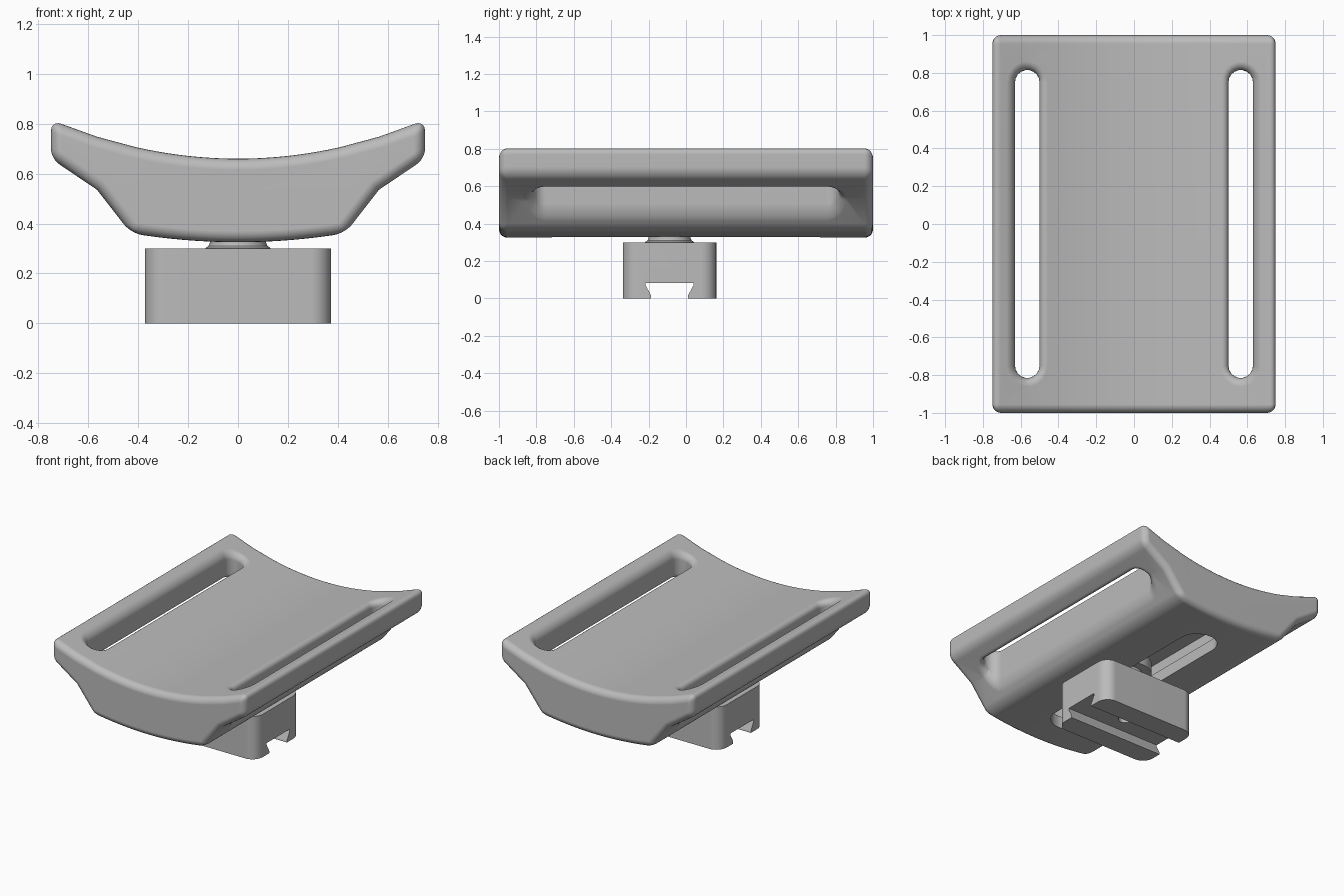
import bpy, bmesh, math
from mathutils import Vector

if "Cube" in bpy.data.objects:
    bpy.data.objects.remove(bpy.data.objects["Cube"], do_unlink=True)

grey = bpy.data.materials.new("plain grey")
grey.use_nodes = True
grey.diffuse_color = (0.5, 0.5, 0.5, 1)
grey.node_tree.nodes["Principled BSDF"].inputs["Base Color"].default_value = grey.diffuse_color


def prism(name, outline, axis, low, high):
    """Extrude a 2D outline along one axis, between low and high."""
    place = {"x": lambda a, b, t: (t, a, b),
             "y": lambda a, b, t: (a, t, b),
             "z": lambda a, b, t: (a, b, t)}[axis]
    bm = bmesh.new()
    face = bm.faces.new([bm.verts.new(place(a, b, low)) for a, b in outline])
    moved = bmesh.ops.extrude_face_region(bm, geom=[face])["geom"]
    shift = Vector(place(0, 0, high - low))
    bmesh.ops.translate(bm, vec=shift, verts=[v for v in moved if isinstance(v, bmesh.types.BMVert)])
    bmesh.ops.recalc_face_normals(bm, faces=bm.faces)
    return to_object(name, bm)


def to_object(name, bm):
    mesh = bpy.data.meshes.new(name)
    bm.to_mesh(mesh)
    bm.free()
    obj = bpy.data.objects.new(name, mesh)
    bpy.context.collection.objects.link(obj)
    mesh.materials.append(grey)
    return obj


def apply(obj, mod):
    bpy.ops.object.select_all(action="DESELECT")
    bpy.context.view_layer.objects.active = obj
    obj.select_set(True)
    bpy.ops.object.modifier_apply(modifier=mod.name)


def cut(obj, cutter):
    mod = obj.modifiers.new("cut", "BOOLEAN")
    mod.operation = "DIFFERENCE"
    mod.solver = "EXACT"
    mod.object = cutter
    apply(obj, mod)
    bpy.data.objects.remove(cutter, do_unlink=True)


def smooth(obj):
    bpy.ops.object.select_all(action="DESELECT")
    bpy.context.view_layer.objects.active = obj
    obj.select_set(True)
    bpy.ops.object.shade_smooth_by_angle(angle=math.radians(32))
    mod = obj.modifiers.new("even shading", "WEIGHTED_NORMAL")
    mod.keep_sharp = True


def rounded(x, y, half_x, half_y, r, steps):
    """Rounded rectangle outline; becomes a long slot when half_x equals r."""
    points = []
    for sx, sy, start in ((1, 1, 0), (-1, 1, 90), (-1, -1, 180), (1, -1, 270)):
        for i in range(steps + 1):
            a = math.radians(start + 90 * i / steps)
            p = (x + sx * (half_x - r) + r * math.cos(a), y + sy * (half_y - r) + r * math.sin(a))
            if not points or math.dist(p, points[-1]) > 1e-5:
                points.append(p)
    return points


def slot(x, half_x, half_y, steps):
    """Slot outline along y with round ends."""
    points = []
    for side in (1, -1):
        for i in range(steps + 1):
            a = math.pi * i / steps
            points.append((x + side * half_x * math.cos(a),
                           side * (half_y - half_x + half_x * math.sin(a))))
    return points


# Cradle: curved saddle profile, mirrored left to right
top_x = [0.75, 0.565, 0.41] + [0.41 - 0.041 * i for i in range(1, 10)]
top = [(x, 0.66 + 0.275 * x * x) for x in top_x]
flank = [(0.75, 0.66), (0.565, 0.535)]
under = [(0.43 * i / 8, 0.325 + 0.036 * (i / 8) ** 2) for i in range(8, 0, -1)]
right_half = [(0, 0.66)] + top[::-1] + flank + under + [(0, 0.325)]
left_half = [(-x, z) for x, z in right_half[-2:0:-1]]
cradle = prism("cradle", right_half + left_half, "y", -1, 1)

# Strap slots through both wings, then rounded edges everywhere
for side in (1, -1):
    cut(cradle, prism("strap_slot_cutter", slot(side * 0.565, 0.065, 0.815, 9), "z", 0.1, 1.2))
bevel = cradle.modifiers.new("round edges", "BEVEL")
bevel.width = 0.045
bevel.segments = 5
bevel.limit_method = "ANGLE"
bevel.angle_limit = math.radians(30)
bevel.use_clamp_overlap = False
apply(cradle, bevel)

# Sliding track in the underside: narrow mouth, wider chamber
cut(cradle, prism("track_mouth_cutter", slot(0, 0.13, 0.77, 16), "z", 0.2, 0.44))
cut(cradle, prism("track_chamber_cutter", slot(0, 0.19, 0.83, 16), "z", 0.41, 0.53))
smooth(cradle)

# Mounting block with a dovetail groove and a screw hole
mid_y = -0.088
block = prism("mounting_block", rounded(0, mid_y, 0.373, 0.25, 0.08, 8), "z", 0, 0.3)
half_groove = [(0.098, -0.1), (0.098, 0.015), (0.128, 0.07), (0.128, 0.082)]
groove = half_groove + [(-y, z) for y, z in half_groove[::-1]]
cut(block, prism("groove_cutter", [(mid_y + y, z) for y, z in groove], "x", -1, 1))
cut(block, prism("screw_hole_cutter", rounded(0, mid_y, 0.045, 0.045, 0.045, 8), "z", -0.1, 0.25))
smooth(block)

# Flared neck and captive head that ride in the track
bm = bmesh.new()
neck = [(0, 0.295), (0.13, 0.295), (0.13, 0.302), (0.118, 0.31), (0.112, 0.325),
        (0.112, 0.42), (0.17, 0.42), (0.17, 0.5), (0, 0.5)]
verts = [bm.verts.new((r, mid_y, z)) for r, z in neck]
edges = [bm.edges.new(pair) for pair in zip(verts, verts[1:])]
bmesh.ops.spin(bm, geom=verts + edges, cent=(0, mid_y, 0), axis=(0, 0, 1),
               angle=math.tau, steps=40, use_duplicate=False)
bmesh.ops.remove_doubles(bm, verts=bm.verts, dist=0.0005)
bmesh.ops.recalc_face_normals(bm, faces=bm.faces)
smooth(to_object("sliding_neck", bm))
